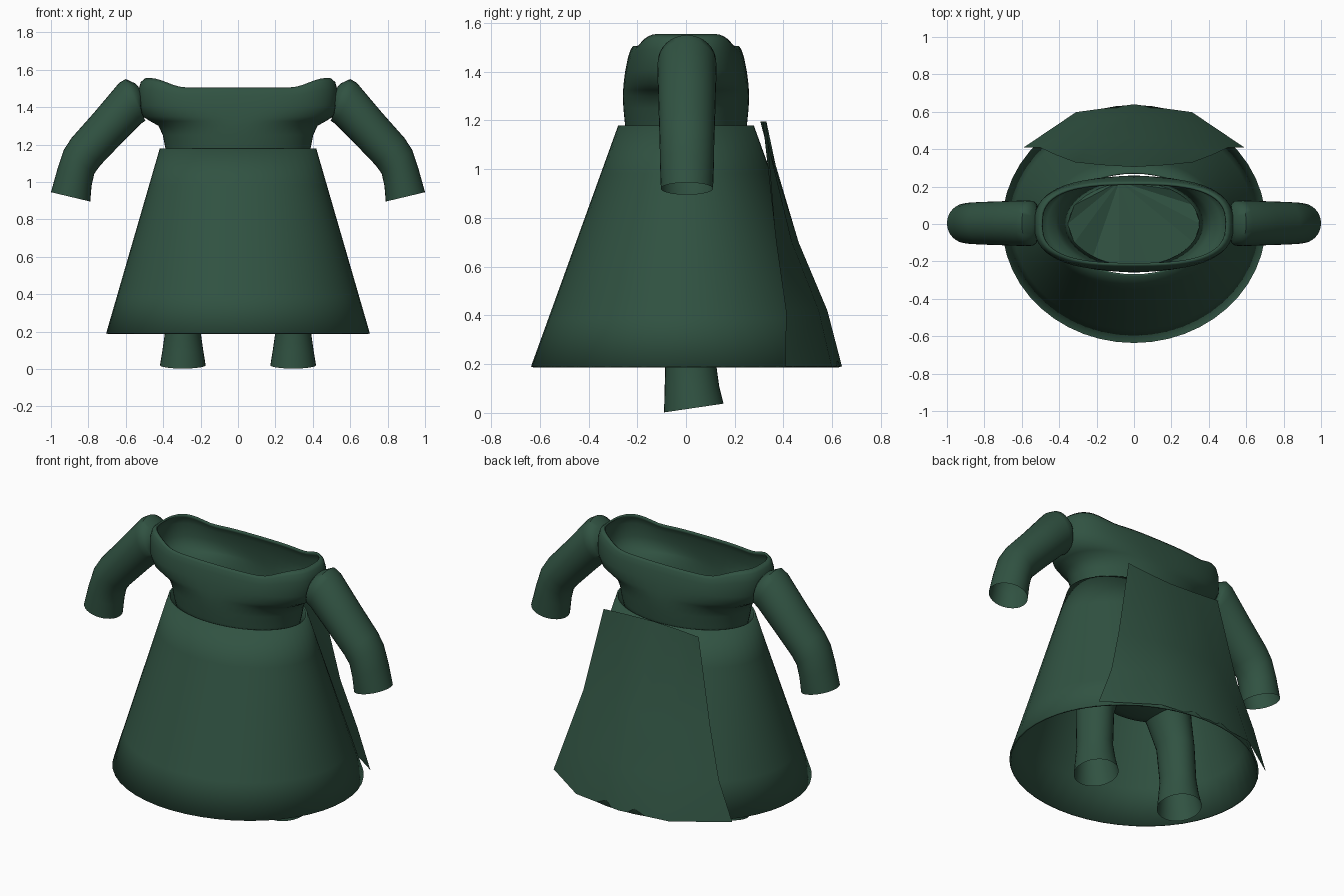
import bpy, bmesh, math, random
from mathutils import Vector

if "Cube" in bpy.data.objects:
    bpy.data.objects.remove(bpy.data.objects["Cube"])

green = bpy.data.materials.new("dark_green_cloth")
green.diffuse_color = (0.030, 0.085, 0.054, 1)
green.use_nodes = True
green.node_tree.nodes["Principled BSDF"].inputs["Base Color"].default_value = green.diffuse_color


def finish(name, bm, angle=50, thickness=0, fix_normals=True):
    if fix_normals:
        bmesh.ops.recalc_face_normals(bm, faces=bm.faces)
    mesh = bpy.data.meshes.new(name)
    bm.to_mesh(mesh)
    bm.free()
    ob = bpy.data.objects.new(name, mesh)
    bpy.context.collection.objects.link(ob)
    mesh.materials.append(green)
    bpy.ops.object.select_all(action='DESELECT')
    ob.select_set(True)
    bpy.context.view_layer.objects.active = ob
    if angle:
        bpy.ops.object.shade_smooth_by_angle(angle=math.radians(angle))
    if thickness:
        mod = ob.modifiers.new("cloth_thickness", 'SOLIDIFY')
        mod.thickness = thickness
        mod.offset = -1
    return ob


def loft(name, rings, closed=True, cap_start=False, **kw):
    """Skin a list of equal-length point rings."""
    bm = bmesh.new()
    rows = [[bm.verts.new(p) for p in ring] for ring in rings]
    n = len(rows[0])
    for a, b in zip(rows, rows[1:]):
        for i in range(n if closed else n - 1):
            j = (i + 1) % n
            bm.faces.new((a[i], a[j], b[j], b[i]))
    if cap_start:
        bm.faces.new(rows[0])
    return finish(name, bm, **kw)


def oval(center, u, v, n=32, power=2.0):
    """Superellipse ring spanned by the half axes u and v."""
    center, u, v = Vector(center), Vector(u), Vector(v)
    pts = []
    for i in range(n):
        t = 2 * math.pi * i / n
        c, s = math.cos(t), math.sin(t)
        pts.append(center + u * math.copysign(abs(c) ** (2 / power), c)
                   + v * math.copysign(abs(s) ** (2 / power), s))
    return pts


def flat_oval(z, a, b, n=48, power=2.0):
    return oval((0, 0, z), (a, 0, 0), (0, b, 0), n, power)


# Bodice: open shell widening into shoulder cups, rim raised at the shoulders
torso = []
for z, a, b, p in [(1.07, .36, .235, 2), (1.18, .388, .25, 2), (1.25, .402, .257, 2),
                   (1.30, .425, .259, 2.05), (1.325, .47, .258, 2.2), (1.35, .51, .256, 2.4),
                   (1.40, .532, .25, 2.6), (1.46, .532, .238, 2.7), (1.49, .52, .228, 2.75),
                   (1.505, .495, .218, 2.8)]:
    ring = flat_oval(z, a, b, 56, p)
    for q in ring:
        k = min(max((abs(q.x) - .28) / .19, 0), 1)
        q.z += .05 * k * k * (3 - 2 * k) * max(0, (z - 1.38) / .125)
    torso.append(ring)
loft("bodice", torso, thickness=.012)

# Creased floor inside the bodice, a fan from one back corner
random.seed(4)
bm = bmesh.new()
floor = flat_oval(1.08, .355, .232, 14)
fan = [bm.verts.new((q.x, q.y, q.z + random.uniform(-.05, .03))) for q in floor]
fan = fan[4:] + fan[:4]
for i in range(1, len(fan) - 1):
    bm.faces.new((fan[0], fan[i], fan[i + 1]))
finish("bodice_floor", bm, angle=0, fix_normals=False)

# Hidden hips under the skirt
loft("hips", [flat_oval(z, a, b) for z, a, b in
              [(.54, .10, .07), (.56, .22, .13), (.62, .32, .18), (.75, .35, .21),
               (1.0, .345, .225), (1.07, .355, .232)]], cap_start=True)

# Sleeves and trouser legs, both sides
for side, s in (("left", -1), ("right", 1)):
    rings = []
    # upper/outer point, lower/inner point, half depth
    for ox, oz, ix, iz, d in [(.525, 1.50, .515, 1.36, .09), (.55, 1.527, .505, 1.335, .108),
                              (.60, 1.55, .495, 1.327, .12), (.635, 1.53, .52, 1.31, .122),
                              (.77, 1.37, .62, 1.21, .118), (.89, 1.235, .735, 1.09, .114),
                              (.932, 1.17, .768, 1.045, .112), (.965, 1.07, .783, .98, .111),
                              (1.0, .945, .79, .895, .107)]:
        rings.append(oval((s * (ox + ix) / 2, .004, (oz + iz) / 2),
                          (s * (ox - ix) / 2, 0, (oz - iz) / 2), (0, d, 0)))
    loft(side + "_sleeve", rings)

    rings = []
    for cx, cy, cz, rx, ry, tilt in [(.295, .032, .02, .122, .122, .018),
                                     (.295, .024, .10, .109, .112, .01),
                                     (.295, .020, .19, .096, .105, 0),
                                     (.285, .010, .40, .098, .112, 0),
                                     (.25, 0, .55, .115, .13, 0), (.20, 0, .70, .14, .16, 0)]:
        rings.append(oval((s * cx, cy, cz), (rx, 0, 0), (0, ry, tilt)))
    loft(side + "_trouser_leg", rings)

# Flared skirt, open at waist and hem
skirt = []
for i in range(6):
    f = i / 5
    skirt.append(flat_oval(1.18 - .99 * f, .418 + .287 * f, .278 + .358 * f, 48))
loft("skirt", skirt, thickness=.01)

# Overlapping back panel: a loose curved sheet
panel = []
for z, yc, xm, ym, xs, ys in [(1.195, .305, .17, .315, .315, .33), (.70, .462, .22, .435, .42, .37),
                              (.42, .580, .27, .545, .505, .41), (.19, .640, .31, .598, .592, .408)]:
    panel.append([Vector((x, y, z)) for x, y in
                  [(-xs, ys), (-xm, ym), (0, yc), (xm, ym), (xs, ys)]])
loft("back_panel", panel, closed=False, fix_normals=False)
